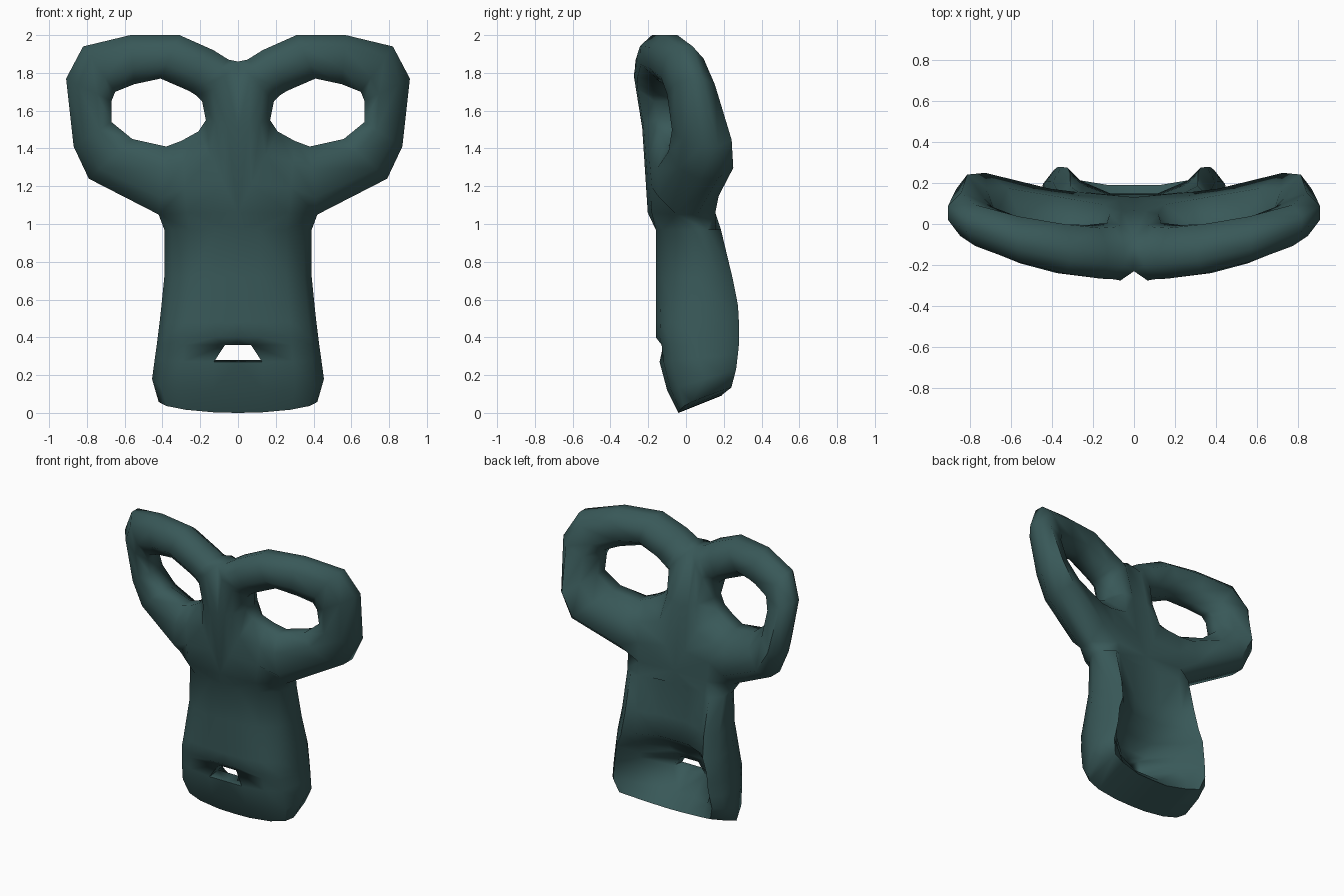
import bpy, bmesh, math

if "Cube" in bpy.data.objects:
    bpy.data.objects.remove(bpy.data.objects["Cube"])

mat = bpy.data.materials.new("dark_teal")
mat.diffuse_color = (0.040, 0.098, 0.098, 1)
mat.use_nodes = True
mat.node_tree.nodes["Principled BSDF"].inputs["Base Color"].default_value = mat.diffuse_color
bm = bmesh.new()


def brow_point(x, z, d):
    """Point on the curved brow: d = 0 on the front, 1 on the back."""
    front = -0.285 + 0.28 * x * x + 0.165 * min(0.5, max(0, 1.83 - z))
    drop = max(0, 1.85 - z)
    thick = 0.27 - 0.08 * x + (0.08 + 0.12 * x) * drop + 0.1 * max(0, z - 1.85)
    return (x, front + thick * d, z)


# Brow with eye rings: outer x, outer z, inner x, inner z
stations = [
    (0, 1.86, 0.19, 1.65), (0.05, 1.87, 0.22, 1.68), (0.13, 1.92, 0.26, 1.705),
    (0.31, 2.0, 0.41, 1.77), (0.57, 2.0, 0.55, 1.74), (0.82, 1.94, 0.65, 1.70),
    (0.91, 1.77, 0.67, 1.65), (0.87, 1.41, 0.67, 1.54), (0.79, 1.24, 0.56, 1.45),
    (0.42, 1.05, 0.38, 1.41), (0.27, 1.06, 0.30, 1.44), (0, 1.06, 0.21, 1.49),
    (0, 1.5, 0.17, 1.55)]
SIDE, NECK, CENTRE = 9, 10, 11
rim = [(0, .3), (.25, .04), (.68, .02), (1, .27), (1, .6), (.75, .97), (.27, 1), (0, .62)]
middle = [(0, 0), (.35, 0), (.7, .02), (1, .27), (1, .6), (.7, .97), (.35, 1), (0, 1)]
rings = []
for i, (xo, zo, xi, zi) in enumerate(stations):
    section = middle if xo == 0 or i == NECK else rim
    ring = []
    for t, d in section:
        if i == 0 and t == 0:
            d = 0.2 if d == 0 else 0.8
        ring.append(bm.verts.new(brow_point(xo + (xi - xo) * t, zo + (zi - zo) * t, d)))
    rings.append(ring)
for i in range(len(stations)):
    j = (i + 1) % len(stations)
    # leave the centre line and the neck open
    is_open = i in (SIDE, NECK) or stations[i][0] == stations[j][0] == 0
    for k in range(7 if is_open else 8):
        m = (k + 1) % 8
        bm.faces.new((rings[i][k], rings[i][m], rings[j][m], rings[j][k]))

# Snout: channel-shaped rows of z, half width, front y, flange y, inner y, tilt, front rounding
rows = [
    (.97, .39, -.16, .185, .13, 0, .12), (.72, .39, -.16, .245, .14, 0, .11),
    (.57, .405, -.16, .275, .15, 0, .09), (.48, .415, -.16, .28, .04, 0, .08),
    (.40, .425, -.16, .28, -.02, 0, .07), (.36, .43, -.15, .28, -.04, 0, .07),
    (.27, .44, -.14, .275, -.04, .1, .07), (.12, .455, -.10, .265, .10, .3, .06),
    (0, .42, -.04, .24, .19, .4, .03)]
MOUTH, LAST = 5, len(rows) - 1
loops = []
for r, (z, w, yf, yb, yi, tilt, cut) in enumerate(rows):
    lip = 0.16 if r == MOUTH else 0.29
    recess = 0.03 if r == MOUTH else 0
    side = 0.07 if r == LAST else 0.2
    ridge = 0.8 if r < 3 else 0.86
    profile = [(0, yf + recess), (lip, yf + recess), (.66, yf + cut * .3), (.9, yf + cut),
               (1, yf + side), (.98, yb - .07), (ridge, yb), (.65, yi + .5 * (yb - yi)),
               (lip, yi), (0, yi)]
    loop = []
    for u, y in profile:
        lift = 0.03 * u * u if r == LAST else 0
        loop.append(bm.verts.new((u * w, y, z + tilt * (y - yf) + lift)))
    loops.append(loop)
for r in range(LAST):
    a, b = loops[r], loops[r + 1]
    for k in range(9):
        if r != MOUTH or k not in (0, 8):
            bm.faces.new((a[k], a[k + 1], b[k + 1], b[k]))
# Mouth opening walls: top, bottom and side
a, b = loops[MOUTH], loops[MOUTH + 1]
for loop in (a, b):
    bm.faces.new((loop[0], loop[1], loop[8], loop[9]))
bm.faces.new((a[1], b[1], b[8], a[8]))
# Chin underside
end = loops[-1]
for k in range(4):
    bm.faces.new((end[k], end[k + 1], end[8 - k], end[9 - k]))

# Neck: join the brow to the top of the snout
top = loops[0]
s, n, c = rings[SIDE], rings[NECK], rings[CENTRE]
bm.faces.new((c[0], n[0], top[2], top[1], top[0]))
bm.faces.new((n[0], s[0], top[4], top[3], top[2]))
bm.faces.new((s[0], s[7], top[5], top[4]))
bm.faces.new((s[7], n[7], top[7], top[6], top[5]))
bm.faces.new((n[7], c[7], top[9], top[8], top[7]))

# Mirror the half, weld and smooth
bmesh.ops.mirror(bm, geom=bm.verts[:] + bm.edges[:] + bm.faces[:],
                 axis='X', merge_dist=0.0005)
bmesh.ops.remove_doubles(bm, verts=bm.verts[:], dist=0.0005)
bmesh.ops.recalc_face_normals(bm, faces=bm.faces[:])
mesh = bpy.data.meshes.new("mask")
bm.to_mesh(mesh)
bm.free()
mesh.materials.append(mat)
obj = bpy.data.objects.new("mask", mesh)
bpy.context.collection.objects.link(obj)
obj.select_set(True)
bpy.context.view_layer.objects.active = obj
bpy.ops.object.shade_smooth_by_angle(angle=math.radians(70))
